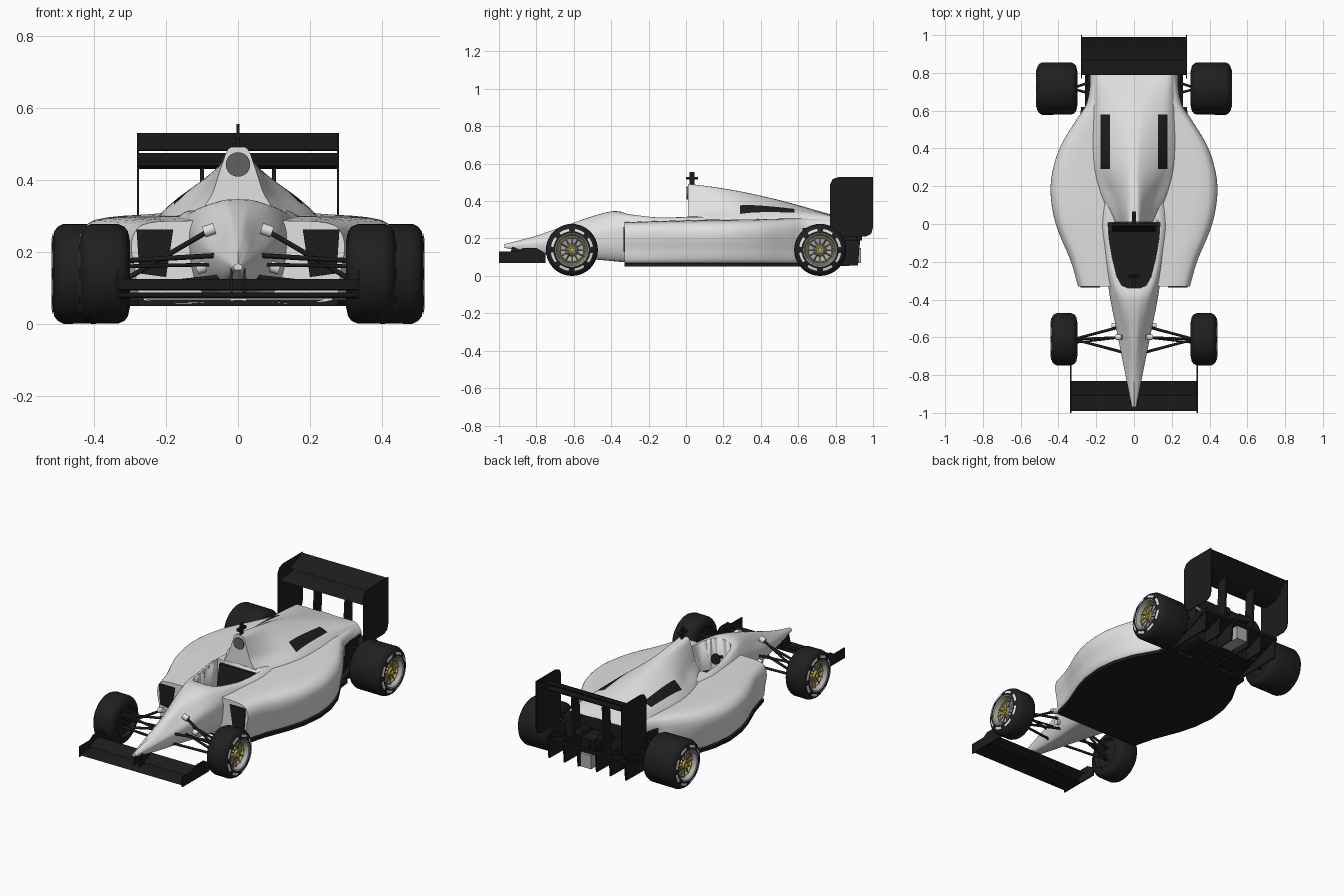
import bpy, bmesh, math
from mathutils import Vector

if "Cube" in bpy.data.objects:
    bpy.data.objects.remove(bpy.data.objects["Cube"])


def material(name, r, g, b):
    m = bpy.data.materials.new(name)
    m.use_nodes = True
    m.diffuse_color = (r, g, b, 1)
    m.node_tree.nodes["Principled BSDF"].inputs["Base Color"].default_value = (r, g, b, 1)
    return m


white = material("body white", .76, .76, .76)
black = material("carbon black", .012, .012, .012)
rubber = material("tyre rubber", .014, .014, .014)
grey = material("metal grey", .42, .42, .42)
gold = material("wheel gold", .6, .45, .04)
dark = material("intake grey", .12, .12, .12)


def finish(name, bm, *mats, angle=40):
    bmesh.ops.recalc_face_normals(bm, faces=bm.faces)
    me = bpy.data.meshes.new(name)
    bm.to_mesh(me)
    bm.free()
    for m in mats:
        me.materials.append(m)
    ob = bpy.data.objects.new(name, me)
    bpy.context.collection.objects.link(ob)
    bpy.ops.object.select_all(action="DESELECT")
    ob.select_set(True)
    bpy.context.view_layer.objects.active = ob
    bpy.ops.object.shade_smooth_by_angle(angle=math.radians(angle))
    return ob


def smooth_path(p, n):
    """Points along a smooth curve through p, n per span."""
    last = len(p) - 1
    d = [(p[min(i + 1, last)] - p[max(i - 1, 0)]).normalized() for i in range(len(p))]
    out = []
    for i in range(last):
        size = (p[i + 1] - p[i]).length
        for k in range(n):
            t = k / n
            s = t * t * (3 - 2 * t)
            out.append(p[i] * (1 - s) + p[i + 1] * s
                       + size * (d[i] * t * (1 - t) ** 2 - d[i + 1] * t * t * (1 - t)))
    return out + [p[-1]]


def loft(sections, n=6):
    """Closed, mirrored skin through half sections that run from top to bottom."""
    halves = [smooth_path(s, n) for s in sections]
    columns = [smooth_path(list(c), n) for c in zip(*halves)]
    bm = bmesh.new()
    rings = []
    for row in zip(*columns):
        ring = list(row) + [Vector((-v.x, v.y, v.z)) for v in row[-2:0:-1]]
        rings.append([bm.verts.new(v) for v in ring])
    for a, b in zip(rings, rings[1:]):
        for i in range(len(a)):
            j = (i + 1) % len(a)
            bm.faces.new((a[i], a[j], b[j], b[i]))
    bm.faces.new(rings[0])
    bm.faces.new(rings[-1])
    return bm


def prism(name, outline, lo, hi, axis, mat):
    place = {"x": lambda a, b, t: (t, a, b), "y": lambda a, b, t: (a, t, b),
             "z": lambda a, b, t: (a, b, t)}[axis]
    bm = bmesh.new()
    ends = [[bm.verts.new(place(a, b, t)) for a, b in outline] for t in (lo, hi)]
    for e in ends:
        bm.faces.new(e)
    for i in range(len(outline)):
        j = (i + 1) % len(outline)
        bm.faces.new((ends[0][i], ends[0][j], ends[1][j], ends[1][i]))
    return finish(name, bm, mat, angle=30)


def box(name, x, y, z, mat):
    corners = [(x[0], y[0]), (x[1], y[0]), (x[1], y[1]), (x[0], y[1])]
    return prism(name, corners, z[0], z[1], "z", mat)


def rod(name, p, q, r, mat):
    p, q = Vector(p), Vector(q)
    bm = bmesh.new()
    bmesh.ops.create_cone(bm, cap_ends=True, segments=10, radius1=r, radius2=r, depth=(q - p).length)
    bm.transform((q - p).to_track_quat("Z", "Y").to_matrix().to_4x4())
    bmesh.ops.translate(bm, verts=bm.verts, vec=(p + q) / 2)
    return finish(name, bm, mat)


def lathe(name, profile, y, z, mat, start=0, sweep=360, steps=40):
    """Turn an (x, radius) profile about a wheel axle."""
    bm = bmesh.new()
    rows = []
    for k in range(steps + 1):
        a = math.radians(start + sweep * k / steps)
        rows.append([bm.verts.new((x, y + r * math.cos(a), z + r * math.sin(a))) for x, r in profile])
    for a, b in zip(rows, rows[1:]):
        for i in range(len(profile) - 1):
            bm.faces.new((a[i], a[i + 1], b[i + 1], b[i]))
    bmesh.ops.remove_doubles(bm, verts=bm.verts, dist=.0001)
    return finish(name, bm, mat)


def shell_section(y, zt, wt, wm, zm, ws, zs, wb, zb):
    pts = ((0, zt), (wt, zt - .004), (wm, zm), (ws, zs), (wb, zb), (0, zb))
    return [Vector((x, y, z)) for x, z in pts]


# Nose and cockpit tub
tub = finish("nose_and_tub", loft([shell_section(*s) for s in (
    (-.97, .17, .004, .008, .164, .012, .158, .008, .15),
    (-.8, .215, .012, .03, .2, .045, .175, .03, .125),
    (-.6, .285, .02, .05, .25, .085, .2, .055, .105),
    (-.4, .345, .04, .085, .315, .125, .235, .09, .09),
    (-.3, .335, .07, .115, .315, .14, .24, .1, .082),
    (-.15, .318, .09, .14, .305, .165, .25, .12, .08),
    (0, .32, .09, .15, .31, .185, .26, .14, .08),
    (.2, .32, .08, .13, .31, .17, .26, .14, .08))]), white, black)

# Sidepods, black on the lower rear flanks and back
pods = ((-.33, .295, .28), (-.2, .332, .285), (-.05, .395, .289), (.05, .425, .292), (.18, .44, .294),
        (.3, .425, .296), (.42, .383, .298), (.55, .305, .302), (.64, .25, .306), (.8, .225, .308))
sections = []
for y, w, top in pods:
    half = ((0, top + .008), (w * .5, top + .006), (w * .9, top - .005), (w, top - .05),
            (w * .97, .15), (w * .88, .066), (0, .066))
    sections.append([Vector((x, y, z)) for x, z in half])
bm = loft(sections)
for f in bm.faces:
    c = f.calc_center_median()
    f.material_index = int(c.y > .63 and c.z < .26)
sidepods = finish("sidepods", bm, white, black)

# Cockpit opening with white walls and a black floor
side = [(.03, -.34), (.065, -.325), (.09, -.28), (.115, -.18), (.132, -.08), (.138, .008)]
outline = side + [(-x, y) for x, y in reversed(side)]
cutter = prism("cockpit_cutter", outline, .15, .6, "z", white)
cutter.data.materials.append(black)
for f in cutter.data.polygons:
    f.material_index = int(abs(f.normal.z) > .5)
cutter.hide_render = True
for ob in (tub, sidepods):
    mod = ob.modifiers.new("cockpit", "BOOLEAN")
    mod.operation, mod.solver, mod.object = "DIFFERENCE", "EXACT", cutter
    bpy.context.view_layer.objects.active = ob
    bpy.ops.object.modifier_apply(modifier=mod.name)
bpy.data.objects.remove(cutter)

# Engine cover with black cooling louvres cut cleanly into its flanks
bm = loft([shell_section(*s) for s in (
    (.01, .492, .025, .042, .45, .068, .37, .1, .28),
    (.15, .475, .025, .06, .43, .11, .355, .17, .28),
    (.3, .45, .025, .085, .41, .165, .345, .21, .28),
    (.5, .405, .04, .11, .375, .185, .335, .22, .28),
    (.7, .35, .06, .13, .34, .195, .32, .225, .25),
    (.82, .316, .08, .15, .313, .2, .307, .225, .25))])
for axis, places in ((0, (-.178, -.128, .128, .178)), (1, (.29, .58))):
    for at in places:
        point, normal = Vector(), Vector()
        point[axis], normal[axis] = at, 1
        bmesh.ops.bisect_plane(bm, geom=bm.verts[:] + bm.edges[:] + bm.faces[:], dist=.00001,
                               plane_co=point, plane_no=normal)
for f in bm.faces:
    c = f.calc_center_median()
    f.material_index = int(.29 < c.y < .58 and .128 < abs(c.x) < .178 and c.z > .3 or c.y > .819)
finish("engine_cover", bm, white, black)
ring = [math.tau * k / 20 for k in range(20)]
prism("air_intake", [(.034 * math.cos(a), .443 + .034 * math.sin(a)) for a in ring], .004, .012, "y", dark)
box("camera_mast", (-.004, .004), (.02, .045), (.48, .555), black)
box("camera_pod", (-.01, .01), (0, .065), (.515, .53), black)

# Cockpit fittings
prism("seat_back", [(-.04, .15), (.006, .15), (.006, .3), (-.01, .3)], -.115, .115, "x", black)
rod("steering_column", (0, -.335, .24), (0, -.27, .25), .008, black)
rod("steering_wheel", (0, -.28, .248), (0, -.272, .25), .03, black)

# Floor and diffuser
edge = [(w * .94, y) for y, w, top in pods[:8]] + [(.28, .62)]
prism("floor", edge + [(-x, y) for x, y in reversed(edge)], .05, .068, "z", black)
prism("diffuser", [(.6, .05), (.93, .165), (.93, .18), (.6, .07)], -.26, .26, "x", black)
for x in (-.25, -.15, -.06, .06, .15, .25):
    prism("diffuser_fin", [(.6, .05), (.92, .055), (.93, .19), (.85, .19)], x - .004, x + .004, "x", black)

# Gearbox and rear light
box("gearbox", (-.035, .035), (.78, .935), (.07, .15), grey)
box("gearbox_top", (-.04, .04), (.78, .92), (.15, .235), black)
box("rear_light", (-.025, .025), (.92, .94), (.19, .23), black)

# Front wing
prism("front_wing_plane", [(-.99, .075), (-.95, .087), (-.87, .084), (-.87, .078), (-.95, .07)],
      -.335, .335, "x", black)
prism("front_wing_flap", [(-.91, .096), (-.83, .124), (-.83, .118), (-.89, .092)], -.335, .335, "x", black)

# Rear wing
prism("rear_wing_plane", [(.79, .44), (.82, .452), (.9, .458), (.95, .475), (.9, .442), (.82, .43)],
      -.28, .28, "x", black)
prism("rear_wing_flap", [(.87, .483), (.91, .492), (.99, .53), (.99, .524), (.91, .48)],
      -.28, .28, "x", black)


def wheel(name, side, inner, outer, y):
    z = .139

    def turn(part, prof, mat, **arc):
        lathe(name + part, [(side * (outer + dx), r) for dx, r in prof], y, z, mat, **arc)
    w = inner - outer
    turn("_tyre", [(w + .02, 0), (w + .02, .08), (w, .09), (w + .006, .118), (w + .016, .131), (w + .032, .138),
                   (-.032, .139), (-.016, .131), (-.006, .118), (0, .09), (-.02, .083)], rubber)
    turn("_rim", [(.001, .091), (-.002, .084), (-.03, .077), (-.04, .035), (-.025, .028), (-.022, 0)], grey)
    turn("_gold_ring", [(-.031, .071), (-.022, .068), (-.022, .065), (-.036, .062)], gold)
    turn("_gold_hub", [(-.026, .024), (-.014, .02), (-.014, .012), (-.026, .01)], gold)
    for k in range(12):
        a = math.tau * k / 12
        u = Vector((0, math.cos(a), math.sin(a)))
        hub = Vector((side * (outer - .026), y, z))
        rod(name + "_spoke", hub + u * .02, hub + u * .076, .003, (gold, grey, dark)[k % 3])
    for k in range(8):
        turn("_sidewall_mark", [(.001, .1), (-.002, .113)], white, start=45 * k + 8, sweep=28, steps=6)


for s, label in ((1, "left"), (-1, "right")):
    wheel(label + "_front_wheel", s, .3, .44, -.61)
    wheel(label + "_rear_wheel", s, .3, .517, .717)

    def arm(part, p, q, r=.007, mat=black):
        rod(label + part, (s * p[0], *p[1:]), (s * q[0], *q[1:]), r, mat)

    # Front suspension
    for y in (-.68, -.54):
        arm("_front_lower_arm", (.05, y, .13), (.32, -.61, .1))
        arm("_front_upper_arm", (.06, y, .19), (.32, -.61, .175))
    arm("_front_pushrod", (.07, -.6, .265), (.31, -.61, .125))
    arm("_steering_arm", (.06, -.6, .165), (.32, -.63, .16), .005)
    for x, y, z in ((.065, -.6, .265), (.085, -.54, .162)):
        arm("_suspension_fairing", (x, y, z), (x + .03, y, z - .01), .016, white)
    # Rear suspension
    for y in (.64, .82):
        arm("_rear_lower_arm", (.04, y, .13), (.33, .717, .1))
        arm("_rear_upper_arm", (.04, y, .22), (.33, .717, .19))
    arm("_exhaust", (.08, .74, .23), (.07, .9, .25), .022)

    # Wing supports, end plates and sidepod inlet
    def plate(part, outline, x, t):
        prism(label + part, outline, s * (x - t), s * (x + t), "x", black)
    plate("_front_wing_end", [(-1, .07), (-.75, .07), (-.75, .12), (-.8, .15), (-.87, .15), (-.9, .13),
                              (-1, .13)], .335, .003)
    plate("_nose_strut", [(-.95, .08), (-.87, .08), (-.84, .15), (-.93, .155)], .018, .003)
    plate("_rear_wing_end", [(.77, .25), (.785, .222), (.81, .21), (.96, .21), (.99, .225), (1, .26), (1, .53),
                             (.82, .53), (.785, .518), (.77, .49)], .278, .003)
    plate("_rear_wing_pylon", [(.84, .17), (.91, .17), (.92, .45), (.86, .45)], .1, .006)
    inlet = [(s * x, z) for x, z in ((.18, .262), (.282, .262), (.274, .14), (.2, .13))]
    prism(label + "_sidepod_inlet", inlet, -.335, -.327, "y", black)
